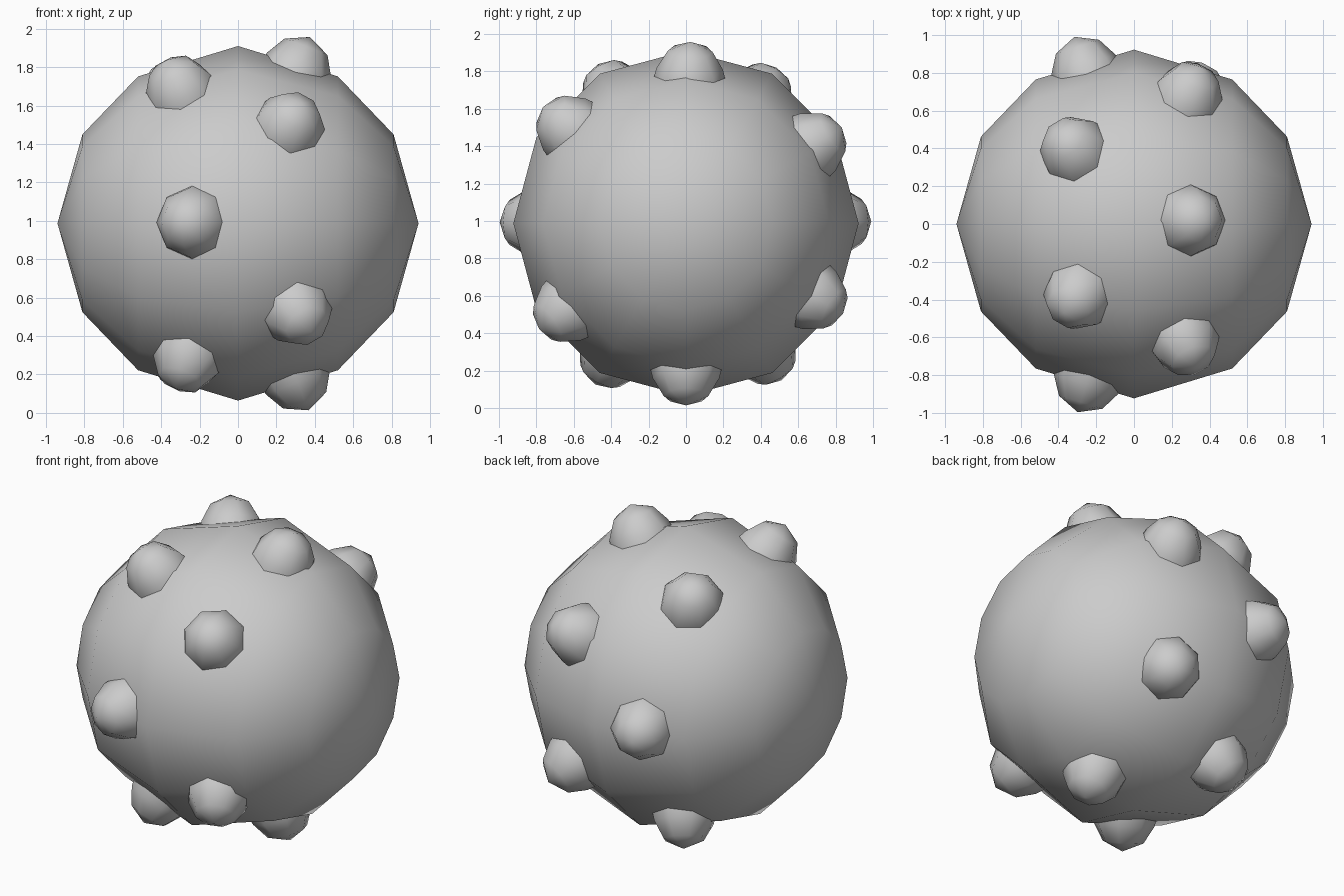
import bpy, math
from mathutils import Vector, Matrix

if "Cube" in bpy.data.objects:
    bpy.data.objects.remove(bpy.data.objects["Cube"])

CENTRE = Vector((0, 0, 0.987))


def lathe(name, profile, segments, matrix):
    """Revolve (height, radius) points about local z; radius 0 makes a pole."""
    verts, faces, rings = [], [], []
    for h, r in profile:
        n = 1 if r == 0 else segments
        rings.append(range(len(verts), len(verts) + n))
        for i in range(n):
            a = 2 * math.pi * i / segments
            verts.append(matrix @ Vector((r * math.cos(a), r * math.sin(a), h)))
    for a, b in zip(rings, rings[1:]):
        for i in range(segments):
            j = (i + 1) % segments
            quad = [a[i % len(a)], a[j % len(a)], b[j % len(b)], b[i % len(b)]]
            faces.append(list(dict.fromkeys(quad)))
    mesh = bpy.data.meshes.new(name)
    mesh.from_pydata(verts, [], faces)
    mesh.polygons.foreach_set("use_smooth", [True] * len(mesh.polygons))
    mesh.update()
    obj = bpy.data.objects.new(name, mesh)
    bpy.context.collection.objects.link(obj)
    return obj


# Main ball: low-poly sphere with its poles on the x axis
half = [(0.94, 0), (0.81, 0.463), (0.52, 0.765)]
ball_profile = [(-h, r) for h, r in half] + [(0, 0.923)] + half[::-1]
lathe("ball", ball_profile, 12,
      Matrix.Translation(CENTRE) @ Matrix.Rotation(math.pi / 2, 4, 'Y'))

# Knobs: two staggered rings of six around the x axis, slightly uneven
knob_profile = [(0.76, 0.2), (0.80, 0.198), (0.885, 0.178), (0.985, 0.12), (1.04, 0)]
right_ring = [(0.32, 0.02, 0.83), (0.29, -0.67, 0.545), (0.33, -0.68, -0.49),
              (0.32, 0, -0.85), (0.33, 0.73, -0.42), (0.31, 0.73, 0.45)]
left_ring = [(-0.26, -0.87, 0.005), (-0.33, -0.42, 0.76), (-0.35, 0.43, 0.74),
             (-0.28, 0.88, 0.01), (-0.30, 0.45, -0.74), (-0.29, -0.44, -0.78)]
for i, d in enumerate(right_ring + left_ring):
    z = Vector(d).normalized()
    y = z.cross(Vector((1, 0, 0))).normalized()
    x = y.cross(z)
    basis = Matrix((x, y, z)).transposed().to_4x4()
    lathe(f"knob_{i + 1}", knob_profile, 8, Matrix.Translation(CENTRE) @ basis)
